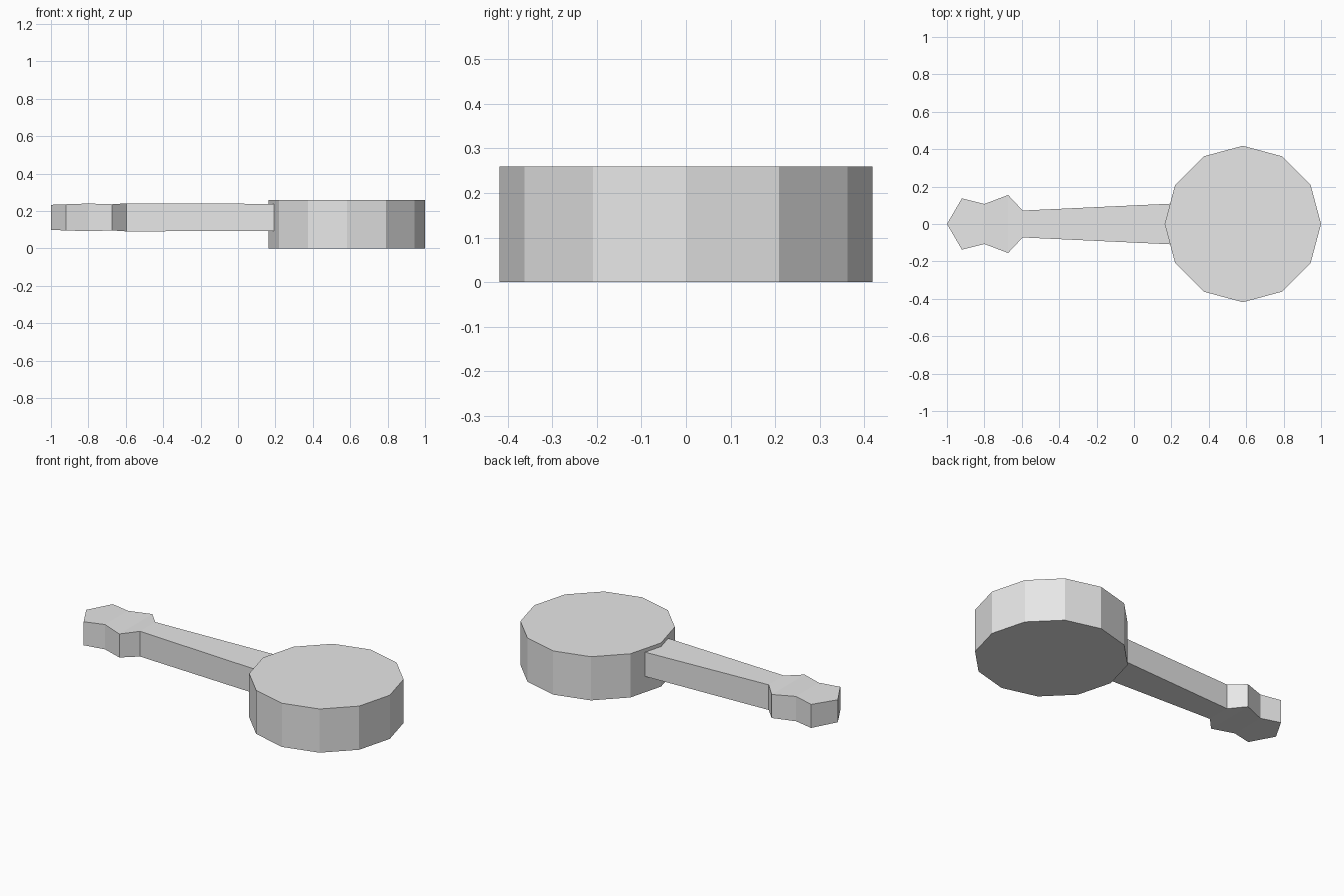
import bpy
import bmesh

cube = bpy.data.objects.get("Cube")
if cube:
    bpy.data.objects.remove(cube, do_unlink=True)

# Single plain colour
grey = bpy.data.materials.new("light_grey")
grey.use_nodes = True
colour = (0.8, 0.8, 0.8, 1)
grey.diffuse_color = colour
grey.node_tree.nodes["Principled BSDF"].inputs["Base Color"].default_value = colour


def finish(name, bm):
    """Turn a bmesh into a flat-shaded object."""
    bmesh.ops.recalc_face_normals(bm, faces=bm.faces)
    mesh = bpy.data.meshes.new(name)
    bm.to_mesh(mesh)
    bm.free()
    mesh.materials.append(grey)
    obj = bpy.data.objects.new(name, mesh)
    bpy.context.collection.objects.link(obj)
    return obj


# Round body: a twelve-sided drum
drum_radius, drum_height = 0.418, 0.26
bm = bmesh.new()
bmesh.ops.create_cone(bm, cap_ends=True, segments=12, radius1=drum_radius,
                      radius2=drum_radius, depth=drum_height)
# Turn a corner towards the neck
corner = max(bm.verts, key=lambda v: v.co.x)
if abs(corner.co.y) > 0.01:
    from math import pi
    from mathutils import Matrix
    bmesh.ops.rotate(bm, verts=bm.verts, matrix=Matrix.Rotation(pi / 12, 3, 'Z'))
drum = finish("drum_body", bm)
drum.location = (1 - drum_radius, 0, drum_height / 2)

# Neck and headstock: stations of x, half width, half thickness
stations = [(0.25, 0.111, 0.072), (-0.595, 0.072, 0.075), (-0.673, 0.155, 0.07),
            (-0.8, 0.107, 0.074), (-0.92, 0.137, 0.07)]
tip_x, tip_half = -1, 0.067
bm = bmesh.new()
rings = [[bm.verts.new((x, sy * w, sz * t))
          for sy, sz in ((-1, -1), (1, -1), (1, 1), (-1, 1))]
         for x, w, t in stations]
bm.faces.new(rings[0])
for a, b in zip(rings, rings[1:]):
    for i in range(4):
        j = (i + 1) % 4
        bm.faces.new((a[i], a[j], b[j], b[i]))

# Pointed end of the headstock
low, high = (bm.verts.new((tip_x, 0, z)) for z in (-tip_half, tip_half))
rl, ll, lh, rh = rings[-1]
for face in ((rl, ll, low), (lh, rh, high), (ll, lh, high, low), (rh, rl, low, high)):
    bm.faces.new(face)
neck = finish("neck_and_headstock", bm)
neck.location.z = 0.166
